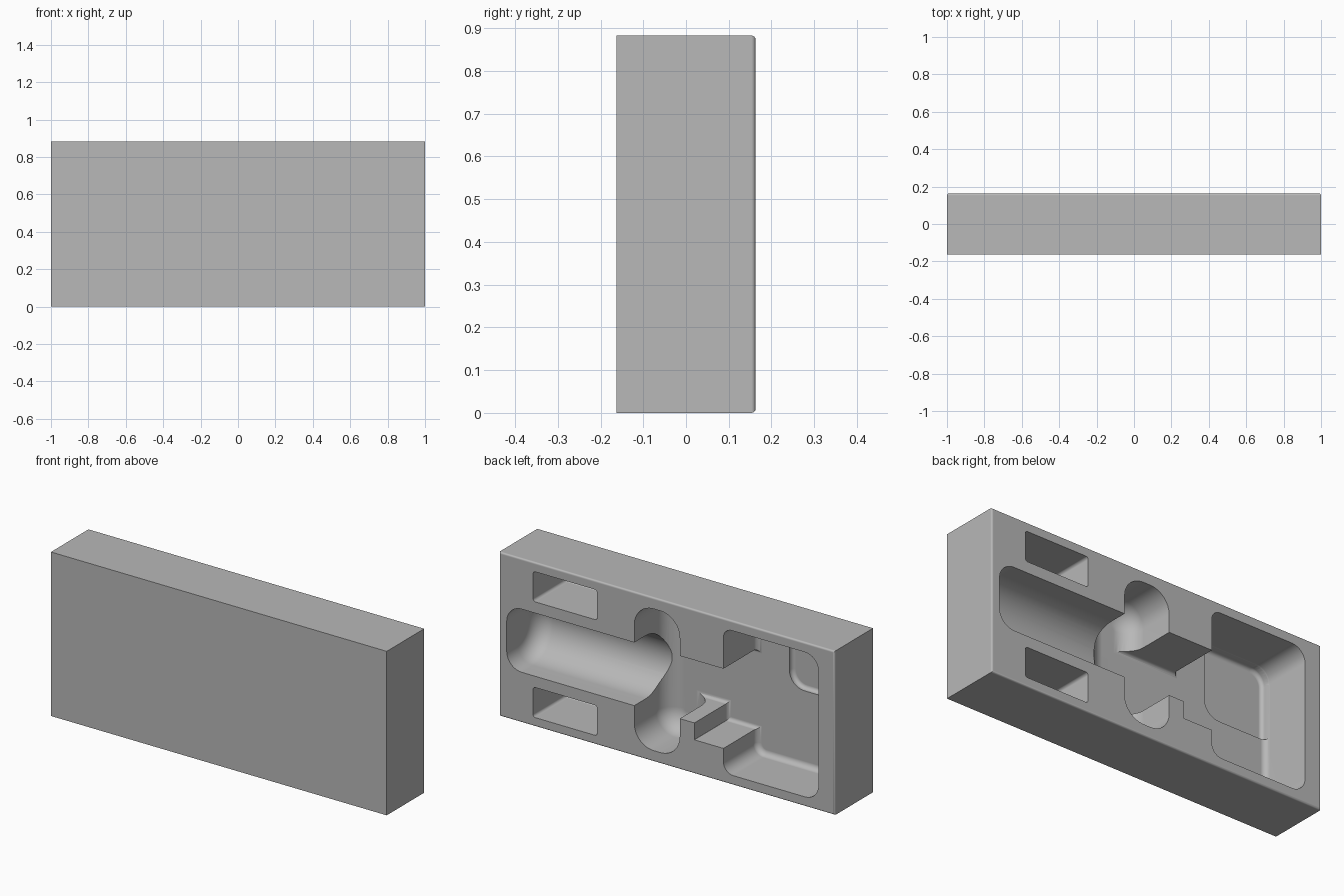
import bpy, bmesh, math

if "Cube" in bpy.data.objects:
    bpy.data.objects.remove(bpy.data.objects["Cube"])

W, T, H = 1.0, 0.163, 0.883          # half length, half thickness, height
MID = H / 2
FLOOR = 0.285                        # common pocket depth from the back face

grey = bpy.data.materials.new("plain_grey")
grey.diffuse_color = (0.48, 0.48, 0.48, 1)
grey.use_nodes = True
grey.node_tree.nodes["Principled BSDF"].inputs["Base Color"].default_value = grey.diffuse_color


def mesh_object(name, bm):
    bmesh.ops.recalc_face_normals(bm, faces=bm.faces)
    me = bpy.data.meshes.new(name)
    bm.to_mesh(me)
    bm.free()
    me.materials.append(grey)
    ob = bpy.data.objects.new(name, me)
    bpy.context.collection.objects.link(ob)
    return ob


def loft(name, rings):
    """Closed solid through rings of equal point count."""
    bm = bmesh.new()
    loops = [[bm.verts.new(p) for p in ring] for ring in rings]
    n = len(loops[0])
    for a, b in zip(loops, loops[1:]):
        for i in range(n):
            j = (i + 1) % n
            bm.faces.new((a[i], a[j], b[j], b[i]))
    bm.faces.new(loops[0])
    bm.faces.new(loops[-1])
    return mesh_object(name, bm)


def outline(x0, x1, z0, z1, radii, seg=8):
    """Rounded rectangle; radii for (x1,z1), (x0,z1), (x0,z0), (x1,z0)."""
    pts = []
    for k, (cx, cz, sx, sz) in enumerate(((x1, z1, -1, -1), (x0, z1, 1, -1),
                                          (x0, z0, 1, 1), (x1, z0, -1, 1))):
        r = max(radii[k], 0.0015)
        for i in range(seg + 1):
            a = math.pi / 2 * (k + i / seg)
            pts.append((cx + sx * r + r * math.cos(a), cz + sz * r + r * math.sin(a)))
    return pts


def pocket(name, x0, x1, z0, z1, r, depth, fillet, seg=8):
    """Cutter with rounded corners and a rounded floor edge."""
    radii = r if isinstance(r, tuple) else (r,) * 4
    layers = [(T + 0.05, 0.0)]
    for i in range(seg + 1):
        a = math.pi / 2 * i / seg
        layers.append((T - depth + fillet * (1 - math.sin(a)), fillet * (1 - math.cos(a))))
    rings = []
    for y, d in layers:
        o = outline(x0 + d, x1 - d, z0 + d, z1 - d, [q - d for q in radii])
        rings.append([(x, y, z) for x, z in o])
    return loft(name, rings)


def trough(name, x0, x1, half, depth, r, seg=10):
    """Round-bottomed channel along x whose far end is rounded over."""
    stations = [(x0, 0.0)]
    for i in range(seg + 1):
        a = math.pi / 2 * i / seg
        stations.append((x1 - r + r * math.sin(a), r * (1 - math.cos(a))))
    rings = []
    for x, d in stations:
        R, cy = half - d, T - depth + half
        ring = [(x, T + 0.05, MID + R)]
        for i in range(25):
            a = math.pi * i / 24
            ring.append((x, cy - R * math.sin(a), MID + R * math.cos(a)))
        ring.append((x, T + 0.05, MID - R))
        rings.append(ring)
    return loft(name, rings)


# solid tray block, back rim softened
bm = bmesh.new()
bmesh.ops.create_cube(bm, size=1)
for v in bm.verts:
    v.co = (v.co.x * 2 * W, v.co.y * 2 * T, v.co.z * H + MID)
rim = [e for e in bm.edges if all(v.co.y > 0 for v in e.verts)]
bmesh.ops.bevel(bm, geom=rim, offset=0.01, segments=4, profile=0.5, affect='EDGES')
tray = mesh_object("tray_block", bm)

cutters = [
    # two small rectangular slots, mirrored about the middle
    pocket("upper_slot", 0.415, 0.797, 0.672, 0.834, 0.015, FLOOR, 0.01),
    pocket("lower_slot", 0.415, 0.797, H - 0.834, H - 0.672, 0.015, FLOOR, 0.01),
    # tall finger recess
    pocket("finger_recess", -0.077, 0.194, 0.06, 0.823, 0.115, FLOOR, 0.1),
    # round-bottomed trough
    trough("trough", 0.06, 0.954, 0.17, 0.265, 0.09),
    # stepped channel joining recess and wide pocket
    pocket("channel_upper", -0.45, 0.06, 0.274, 0.612, 0.0, FLOOR, 0.02),
    pocket("channel_lower", -0.46, -0.164, 0.183, 0.55, 0.0, FLOOR, 0.02),
    # wide pocket with a deeper corner
    pocket("wide_pocket", -0.903, -0.337, 0.052, 0.831,
           (0.05, 0.08, 0.08, 0.06), FLOOR, 0.03),
]
# deeper corner cuts only below the pocket floor, so its cutter stays inside the walls
cutters.append(pocket("deep_corner", -0.902, -0.53, 0.46, 0.83,
                      (0.01, 0.08, 0.01, 0.09), 0.312, 0.02))

bpy.context.view_layer.objects.active = tray
for c in cutters:
    m = tray.modifiers.new(c.name, 'BOOLEAN')
    m.operation, m.solver, m.object = 'DIFFERENCE', 'EXACT', c
    bpy.ops.object.modifier_apply(modifier=m.name)
    bpy.data.objects.remove(c, do_unlink=True)

# smooth fillets, flat walls
bpy.ops.object.select_all(action='DESELECT')
tray.select_set(True)
bpy.ops.object.shade_smooth_by_angle(angle=math.radians(30))
wn = tray.modifiers.new("flat_walls", 'WEIGHTED_NORMAL')
wn.keep_sharp = True
